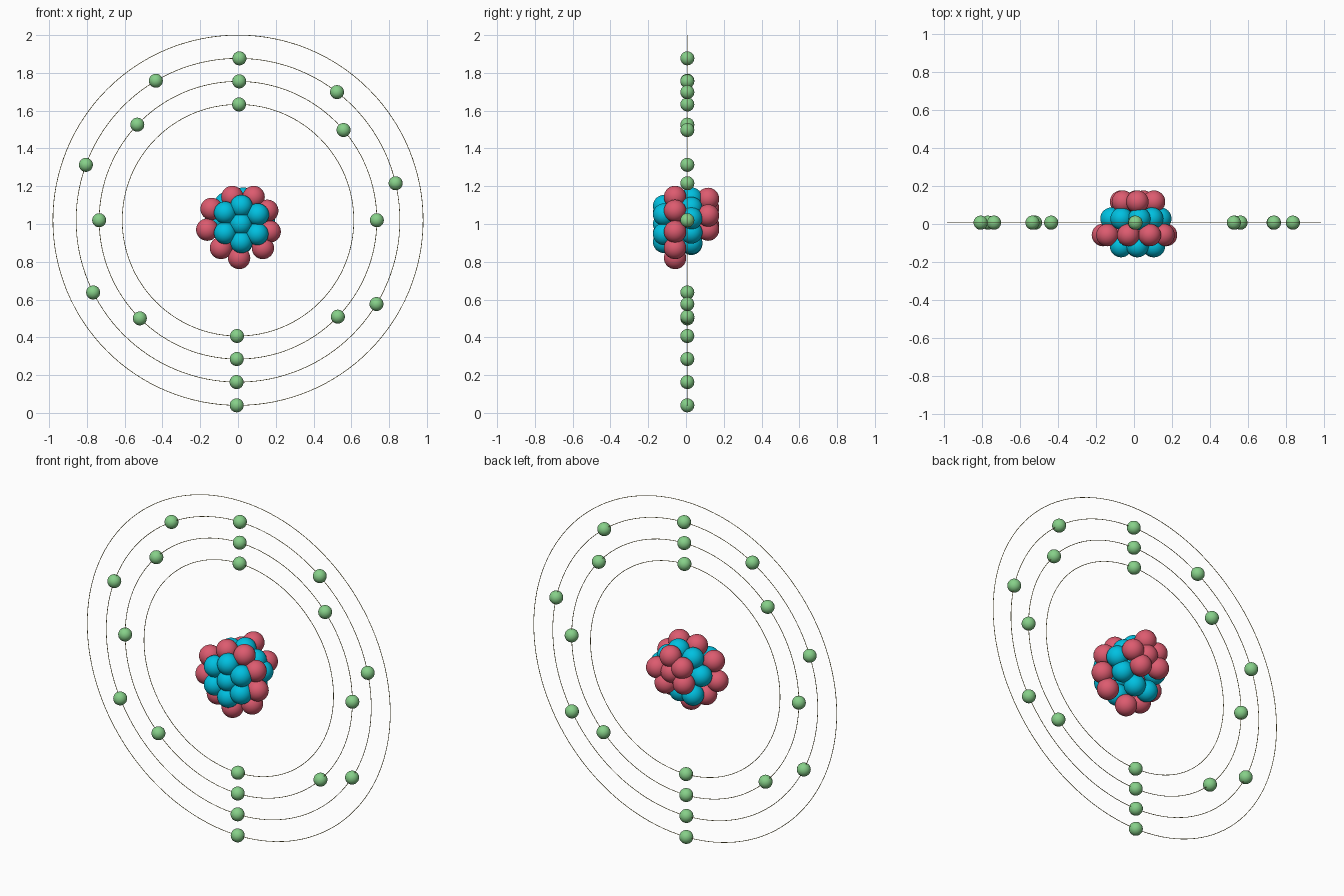
import bpy
import math

cube = bpy.data.objects.get("Cube")
if cube:
    bpy.data.objects.remove(cube, do_unlink=True)

CENTRE_Y, CENTRE_Z = 0.007, 1.02


def material(name, rgb):
    mat = bpy.data.materials.new(name)
    mat.use_nodes = True
    mat.diffuse_color = (*rgb, 1)
    mat.node_tree.nodes["Principled BSDF"].inputs["Base Color"].default_value = (*rgb, 1)
    return mat


red = material("rose_red", (0.72, 0.105, 0.16))
blue = material("teal_blue", (0.0, 0.53, 0.75))
green = material("leaf_green", (0.24, 0.63, 0.25))
straw = material("straw_yellow", (0.62, 0.52, 0.20))


def finish(name, mat):
    obj = bpy.context.object
    obj.name = name
    obj.data.materials.append(mat)
    bpy.ops.object.shade_smooth()
    return obj


def ball(name, location, radius, mat):
    bpy.ops.mesh.primitive_uv_sphere_add(segments=32, ring_count=16, radius=radius, location=location)
    return finish(name, mat)


# Orbit rings, each with electrons at the given angles in degrees
orbits = [
    (0.613, [89.5, -90.5]),
    (0.735, [89.5, 40.5, 0, -44, -90.5, -135, 180, 136.5]),
    (0.857, [89.5, 52.3, 13.2, -31.2, -90.5, 206.5, 160, 120.5]),
    (0.98, [-90.4]),
]
for number, (radius, angles) in enumerate(orbits, 1):
    bpy.ops.mesh.primitive_torus_add(
        major_segments=128, minor_segments=8, major_radius=radius, minor_radius=0.0017,
        location=(0, CENTRE_Y, CENTRE_Z), rotation=(math.pi / 2, 0, 0))
    finish(f"orbit_ring_{number}", straw)
    for i, angle in enumerate(angles, 1):
        a = math.radians(angle)
        place = (radius * math.cos(a), CENTRE_Y, CENTRE_Z + radius * math.sin(a))
        ball(f"electron_{number}_{i}", place, 0.037, green)

# Nucleus: four layers of packed balls from front to back, as (x, z)
layers = [
    ("front_neutron", blue, -0.116,
     [(0.018, 1.095), (-0.068, 1.06), (0.105, 1.05), (0.016, 1.0),
      (-0.068, 0.953), (0.102, 0.947), (0.018, 0.905)]),
    ("front_proton", red, -0.058,
     [(-0.03, 1.143), (0.083, 1.143), (-0.14, 1.08), (0.155, 1.07), (-0.163, 0.97),
      (0.168, 0.96), (-0.09, 0.873), (0.132, 0.873), (0.006, 0.82)]),
    ("back_neutron", blue, 0.028,
     [(0.028, 1.135), (-0.065, 1.108), (0.095, 1.085), (-0.118, 1.02), (0.138, 1.03),
      (0.10, 0.955), (0.018, 0.90), (-0.065, 0.895), (0.01, 1.02)]),
    ("back_proton", red, 0.117,
     [(0.018, 1.133), (0.105, 1.045), (-0.058, 1.083), (0.05, 0.97),
      (-0.068, 0.995), (0.01, 1.045)]),
]
for name, mat, y, spots in layers:
    for i, (x, z) in enumerate(spots, 1):
        ball(f"{name}_{i}", (x, y, z), 0.059, mat)
